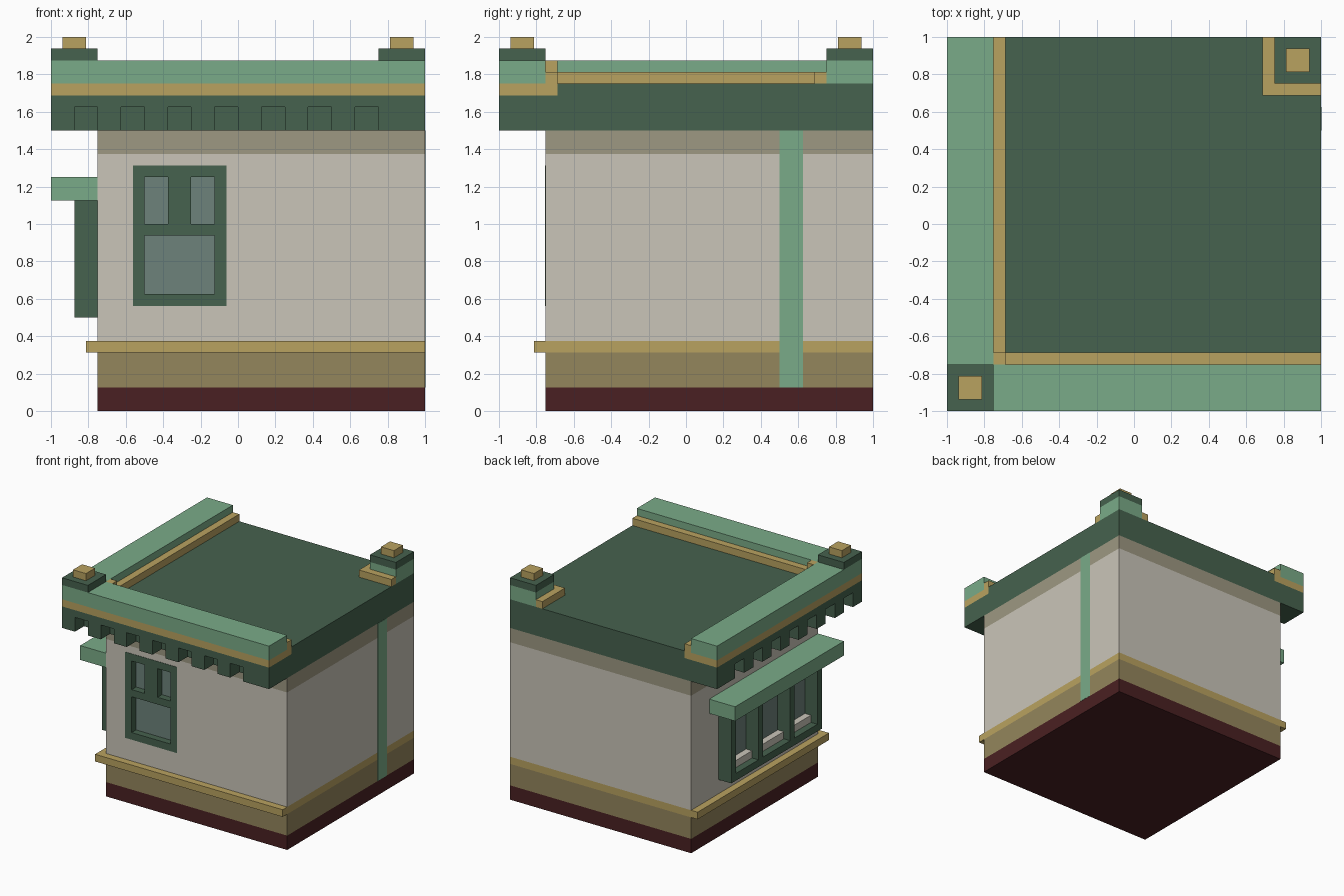
import bpy, bmesh

if "Cube" in bpy.data.objects:
    bpy.data.objects.remove(bpy.data.objects["Cube"])

def material(name, hex_colour):
    lin = []
    for i in (0, 2, 4):
        c = int(hex_colour[i:i + 2], 16) / 255
        lin.append(c / 12.92 if c <= 0.04045 else ((c + 0.055) / 1.055) ** 2.4)
    m = bpy.data.materials.new(name)
    m.diffuse_color = (*lin, 1)
    m.use_nodes = True
    m.node_tree.nodes["Principled BSDF"].inputs["Base Color"].default_value = m.diffuse_color
    return m

MAROON = material("maroon footing", "4a2022")
OLIVE = material("olive plinth", "94865c")
GOLD = material("gold trim", "b9a260")
WALL = material("pale wall", "cac5b9")
TAUPE = material("taupe frieze", "9e9882")
DARK = material("dark green", "46624e")
LIGHT = material("light green", "7aab88")
GLASS = material("window glass", "6d827b")

def boxes(name, mat, *spans):
    """One object made of boxes, each (x0, x1, y0, y1, z0, z1)."""
    bm = bmesh.new()
    for x0, x1, y0, y1, z0, z1 in spans:
        verts = bmesh.ops.create_cube(bm, size=1)["verts"]
        for v in verts:
            v.co = (x1 if v.co.x > 0 else x0,
                    y1 if v.co.y > 0 else y0,
                    z1 if v.co.z > 0 else z0)
    me = bpy.data.meshes.new(name)
    bm.to_mesh(me)
    bm.free()
    me.materials.append(mat)
    ob = bpy.data.objects.new(name, me)
    bpy.context.collection.objects.link(ob)
    return ob

def corner_run(name, mat, outer, inner, z0, z1):
    """L-shaped run along the front and left sides."""
    return boxes(name, mat, (outer, 1, outer, inner, z0, z1),
                 (outer, inner, inner, 1, z0, z1))

def block(name, mat, lo, z0, z1):
    """Square storey layer from the front left corner to the back right."""
    return boxes(name, mat, (lo, 1, lo, 1, z0, z1))

# Stacked wall layers
block("footing", MAROON, -0.75, 0, 0.125)
block("plinth", OLIVE, -0.75, 0.125, 0.3125)
block("base_moulding", GOLD, -0.8125, 0.3125, 0.375)
wall = block("wall", WALL, -0.75, 0.375, 1.375)
block("frieze", TAUPE, -0.75, 1.375, 1.5)

# Recess for the front window
cutter = boxes("window_cutter", WALL, (-0.5625, -0.0625, -0.9, -0.6875, 0.5625, 1.3125))
cutter.hide_render = True
cutter.hide_viewport = True
cut = wall.modifiers.new("window_recess", "BOOLEAN")
cut.operation = "DIFFERENCE"
cut.solver = "EXACT"
cut.object = cutter

# Front window: frame, rail, mullion, glass
F, B = -0.753, -0.6875
boxes("front_window_frame", DARK,
      (-0.5625, -0.5, F, B, 0.5625, 1.3125),
      (-0.125, -0.0625, F, B, 0.5625, 1.3125),
      (-0.5, -0.125, F, B, 0.5625, 0.625),
      (-0.5, -0.125, F, B, 1.25, 1.3125),
      (-0.5, -0.125, F, B, 0.9375, 1.0),
      (-0.375, -0.25, F, B, 1.0, 1.25))
boxes("front_window_glass", GLASS, (-0.5, -0.125, -0.692, B, 0.625, 1.25))

# Left bay window: frame, sill, glass, canopy
posts = [(-0.625, -0.5625), (-0.25, -0.1875), (0.1875, 0.25), (0.5625, 0.625)]
boxes("bay_frame", DARK,
      (-0.875, -0.75, -0.625, 0.625, 0.5, 0.5625),
      (-0.875, -0.75, -0.625, 0.625, 1.0625, 1.125),
      *[(-0.875, -0.75, a, b, 0.5625, 1.0625) for a, b in posts])
bays = [(posts[i][1], posts[i + 1][0]) for i in range(3)]
boxes("bay_sill", WALL, *[(-0.8125, -0.75, a, b, 0.5625, 0.625) for a, b in bays])
boxes("bay_glass", GLASS, *[(-0.755, -0.75, a, b, 0.625, 1.0625) for a, b in bays])
boxes("bay_canopy", LIGHT, (-1, -0.75, -0.75, 0.75, 1.125, 1.25))

# Downpipe strip on the right side
boxes("downpipe", LIGHT, (0.998, 1.002, 0.5, 0.625, 0.125, 1.5))

# Cornice with dentils along the front and left
block("cornice_bed", DARK, -0.875, 1.5, 1.625)
block("cornice_slab", DARK, -1, 1.625, 1.6875)
dentils = []
for i in range(8):
    a = -1 + 0.25 * i
    b = 1 if i == 7 else a + 0.125
    dentils.append((a, b, -1, -0.875, 1.5, 1.625))
    if i:
        dentils.append((-1, -0.875, a, b, 1.5, 1.625))
boxes("dentils", DARK, *dentils)

# Roof deck, gold bands and parapet
block("roof", DARK, -0.6875, 1.6875, 1.75)
corner_run("gold_band", GOLD, -1, -0.6875, 1.6875, 1.75)
corner_run("parapet", LIGHT, -1, -0.75, 1.75, 1.875)
corner_run("parapet_inner_trim", GOLD, -0.75, -0.6875, 1.75, 1.8125)
boxes("trim_corner", GOLD, (-0.75, -0.6875, -0.75, -0.6875, 1.8125, 1.875))

# Back right pier with its trim
boxes("back_pier", LIGHT, (0.75, 1, 0.75, 1, 1.75, 1.875))
boxes("back_pier_trim", GOLD, (0.6875, 0.75, 0.6875, 1, 1.75, 1.8125),
      (0.75, 1, 0.6875, 0.75, 1.75, 1.8125))

# Caps on both piers
for label, c in (("front", -0.875), ("back", 0.875)):
    for part, mat, r, z in (("cap", DARK, 0.125, 1.875), ("finial", GOLD, 0.0625, 1.9375)):
        boxes(f"{label}_pier_{part}", mat, (c - r, c + r, c - r, c + r, z, z + 0.0625))
